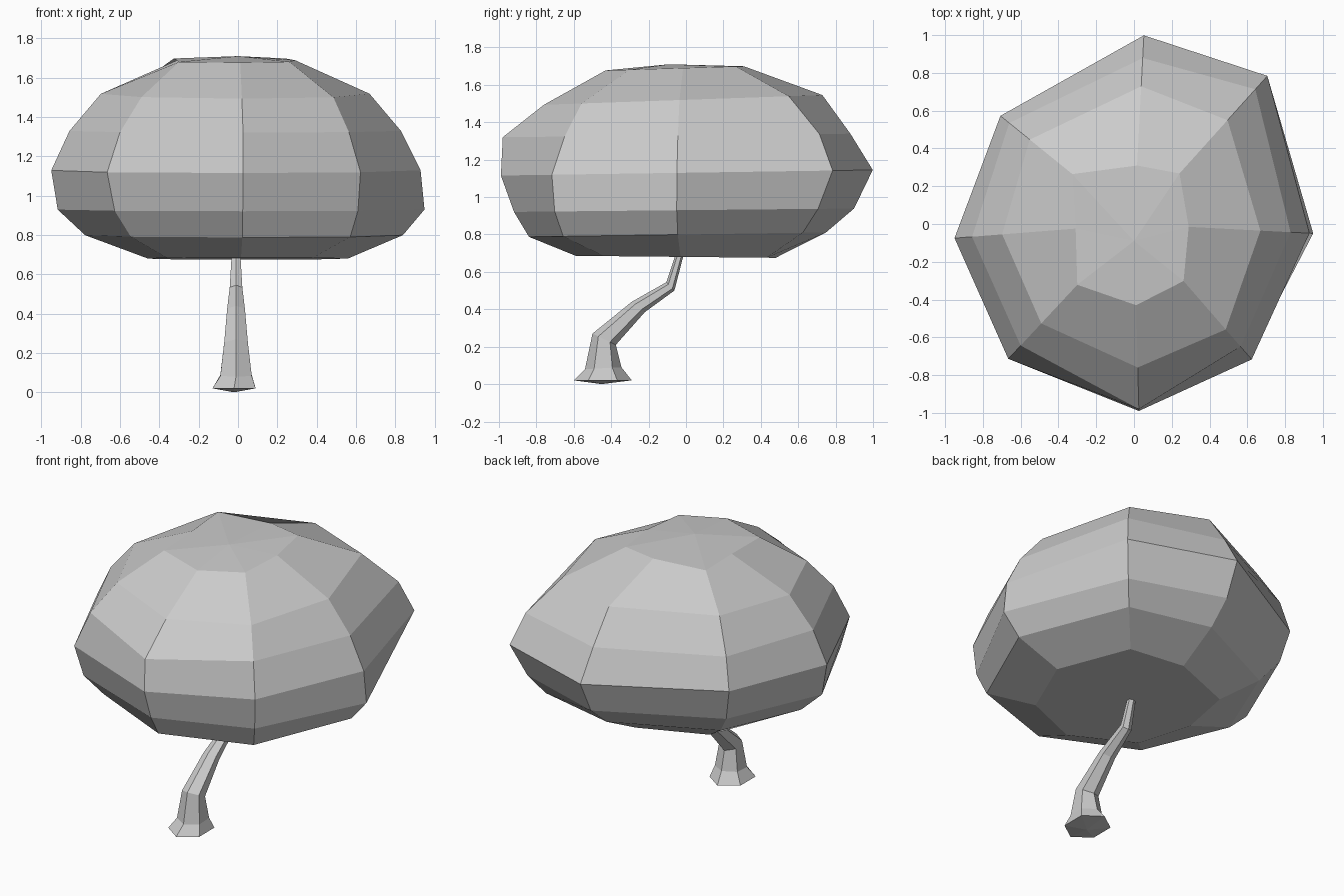
import bpy, bmesh, math
from mathutils import Vector

if "Cube" in bpy.data.objects:
    bpy.data.objects.remove(bpy.data.objects["Cube"])


def loft(name, rings, start_tip, end_tip):
    """Skin closed rings of points and close both ends with a fan."""
    bm = bmesh.new()
    loops = [[bm.verts.new(p) for p in ring] for ring in rings]
    n = len(loops[0])
    for a, b in zip(loops, loops[1:]):
        for i in range(n):
            j = (i + 1) % n
            bm.faces.new((a[i], a[j], b[j], b[i]))
    for loop, tip in ((loops[0], start_tip), (loops[-1], end_tip)):
        v = bm.verts.new(tip)
        for i in range(n):
            bm.faces.new((loop[i], loop[(i + 1) % n], v))
    bmesh.ops.recalc_face_normals(bm, faces=bm.faces[:])
    mesh = bpy.data.meshes.new(name)
    bm.to_mesh(mesh)
    bm.free()
    obj = bpy.data.objects.new(name, mesh)
    bpy.context.collection.objects.link(obj)
    return obj


# Canopy: eight irregular directions; each ring has height, tilt and radii
angles = [math.radians(a) for a in (-3, 48, 87, 141, 184.5, 227, 271.5, 311)]
canopy_rings = [
    (0.68, -0.01, (.56, .58, .48, .50, .46, .53, .59, .58)),
    (0.80, 0.015, (.84, .84, .75, .73, .78, .80, .84, .87)),
    (0.93, 0.01, (.95, .95, .90, .85, .92, .92, .92, .93)),
    (1.13, 0.015, (.93, 1.055, 1.0, .91, .953, .976, .99, .95)),
    (1.33, 0.01, (.83, .96, .88, .85, .86, .88, .98, .86)),
    (1.52, 0.035, (.67, .74, .73, .71, .70, .72, .76, .74)),
    (1.69, 0.03, (.29, .36, .31, .42, .31, .44, .43, .40)),
]
rings = [[(r * math.cos(a), r * math.sin(a), z + tilt * r * math.sin(a))
          for a, r in zip(angles, radii)] for z, tilt, radii in canopy_rings]
loft("canopy", rings, (0, 0, 0.68), (0, -0.09, 1.71))

# Trunk: bent and tapered, six sides; front y/z, back y/z, x centre, half width
trunk_rings = [
    (-0.60, 0.02, -0.29, 0.02, -0.02, 0.11),
    (-0.54, 0.08, -0.345, 0.09, -0.01, 0.08),
    (-0.50, 0.27, -0.375, 0.21, -0.01, 0.06),
    (-0.29, 0.44, -0.22, 0.385, -0.01, 0.045),
    (-0.105, 0.545, -0.062, 0.50, -0.01, 0.032),
    (-0.04, 0.74, 0.0, 0.74, -0.01, 0.02),
]
rings = []
for fy, fz, by, bz, cx, half in trunk_rings:
    front, back = Vector((cx, fy, fz)), Vector((cx, by, bz))
    ring = []
    for i in range(6):
        a = i * math.pi / 3
        p = front.lerp(back, 0.5 - 0.5 * math.cos(a))
        p.x += half * math.sin(a) / math.sin(math.pi / 3)
        ring.append(p)
    rings.append(ring)
loft("trunk", rings, (-0.02, -0.45, 0.0), (-0.01, -0.02, 0.75))
